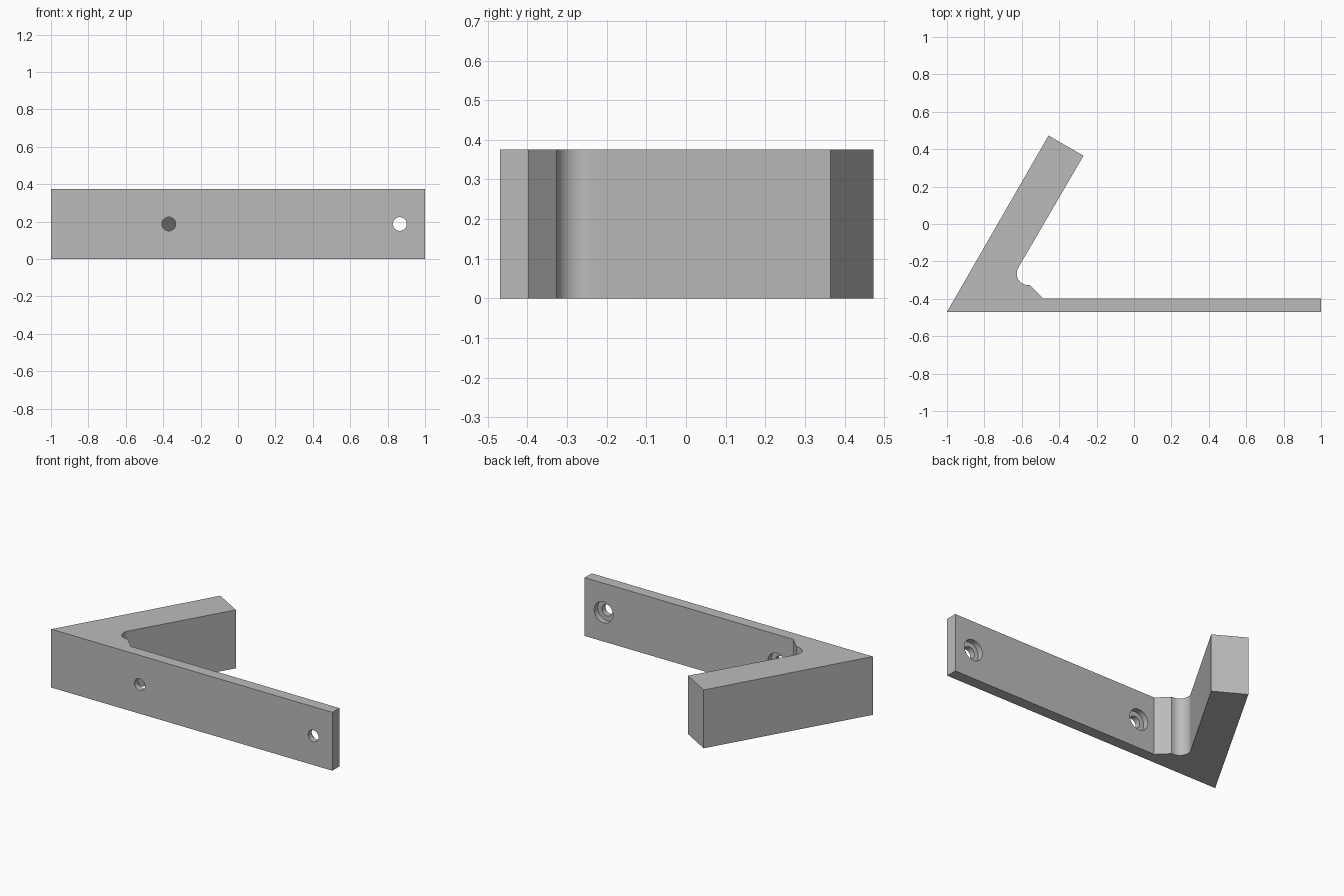
import bpy, bmesh, math
from mathutils import Matrix

cube = bpy.data.objects.get("Cube")
if cube:
    bpy.data.objects.remove(cube)

HEIGHT = 0.375
FRONT, BACK = -0.47, -0.398   # faces of the thin plate

grey = bpy.data.materials.new("plain_grey")
grey.use_nodes = True
grey.diffuse_color = (0.5, 0.5, 0.5, 1)
grey.node_tree.nodes["Principled BSDF"].inputs["Base Color"].default_value = (0.5, 0.5, 0.5, 1)


def add_object(name, bm):
    bmesh.ops.recalc_face_normals(bm, faces=bm.faces)
    mesh = bpy.data.meshes.new(name)
    bm.to_mesh(mesh)
    bm.free()
    mesh.materials.append(grey)
    obj = bpy.data.objects.new(name, mesh)
    bpy.context.collection.objects.link(obj)
    return obj


# Outline: plate, chamfer, round relief in the corner, slanted arm
relief = [(-0.565 + 0.062 * math.cos(math.radians(a)),
           -0.265 + 0.062 * math.sin(math.radians(a))) for a in range(270, 149, -8)]
outline = [(-1, FRONT), (1, FRONT), (1, BACK), (-0.485, BACK), (-0.556, -0.327),
           *relief, (-0.27, 0.365), (-0.457, 0.473)]

bm = bmesh.new()
base = bm.faces.new([bm.verts.new((x, y, 0)) for x, y in outline])
top = bmesh.ops.extrude_face_region(bm, geom=[base])["geom"]
bmesh.ops.translate(bm, vec=(0, 0, HEIGHT),
                    verts=[v for v in top if isinstance(v, bmesh.types.BMVert)])
bracket = add_object("angle_bracket", bm)


def drill(x, radius, y_start, y_end):
    """Cut a round hole along y through the plate."""
    bm = bmesh.new()
    place = (Matrix.Translation((x, (y_start + y_end) / 2, HEIGHT / 2))
             @ Matrix.Rotation(math.pi / 2, 4, "X"))
    bmesh.ops.create_cone(bm, cap_ends=True, segments=48, radius1=radius,
                          radius2=radius, depth=y_end - y_start, matrix=place)
    cutter = add_object("hole_cutter", bm)
    cutter.hide_render = True
    cut = bracket.modifiers.new("hole", "BOOLEAN")
    cut.operation, cut.solver, cut.object = "DIFFERENCE", "EXACT", cutter
    bpy.ops.object.modifier_apply(modifier=cut.name)
    bpy.data.objects.remove(cutter)


# Screw holes, each with a wider counterbore on the back of the plate
bpy.context.view_layer.objects.active = bracket
bracket.select_set(True)
for x in (-0.37, 0.865):
    drill(x, 0.037, FRONT - 0.05, BACK + 0.05)
    drill(x, 0.067, BACK - 0.036, BACK + 0.05)

bpy.ops.object.shade_smooth_by_angle(angle=math.radians(25))
